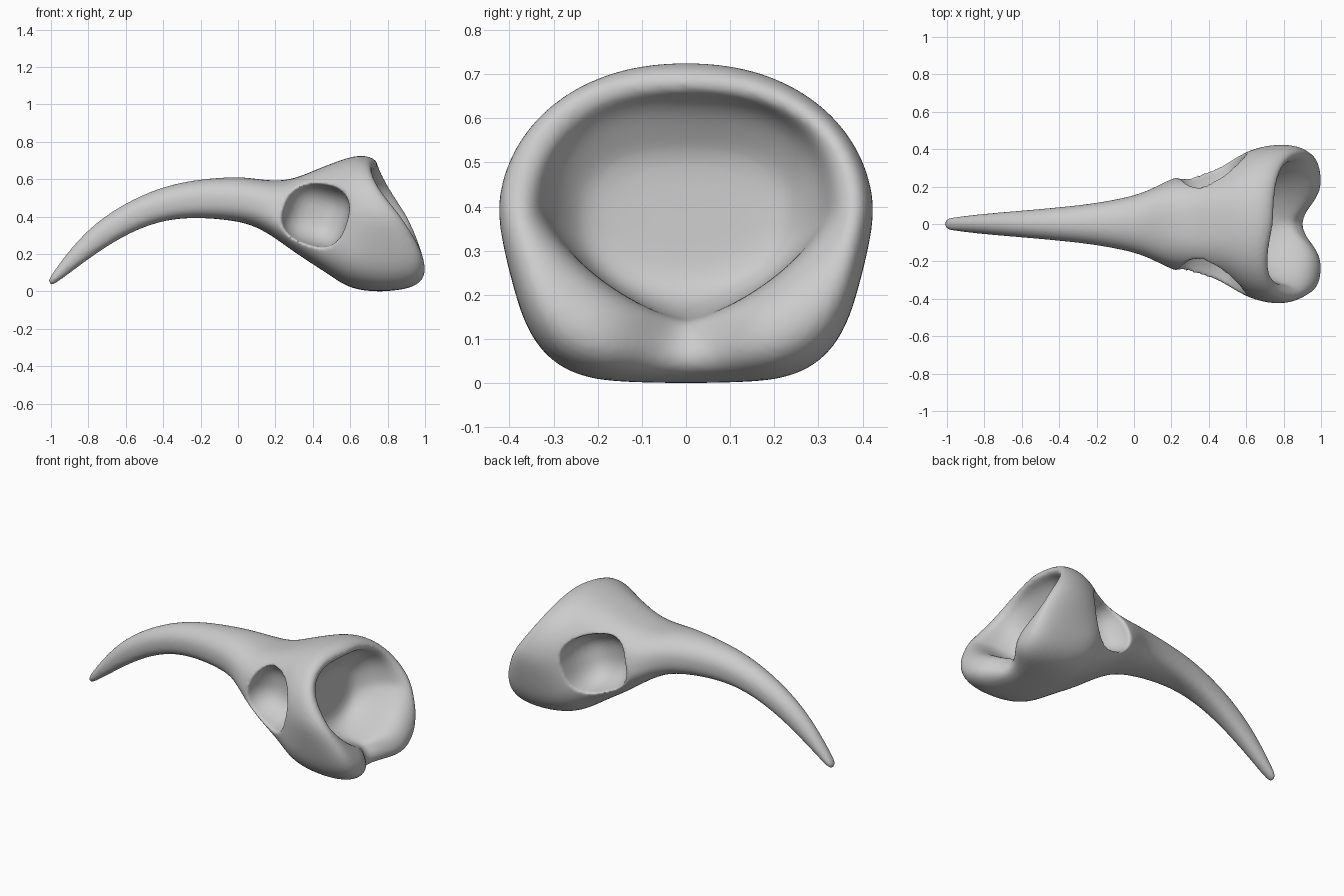
import bpy, bmesh, math

cube = bpy.data.objects.get("Cube")
if cube:
    bpy.data.objects.remove(cube, do_unlink=True)

bone = bpy.data.materials.new("bone_grey")
bone.use_nodes = True
colour = (0.6, 0.6, 0.6, 1)
bone.diffuse_color = colour
bone.node_tree.nodes["Principled BSDF"].inputs["Base Color"].default_value = colour

SIDES = 32
# Each section: top x, top z, bottom x, bottom z, half width, taper, upper and lower squareness
BEAK = [
    (-1.015, .06, -1.0, .03, .028, 0, 2, 2),
    (-.975, .125, -.955, .055, .037, 0, 2, 2),
    (-.82, .325, -.76, .205, .056, 0, 2, 2.4),
    (-.62, .468, -.57, .322, .072, 0, 2, 2.6),
    (-.4, .565, -.38, .388, .09, 0, 2, 2.7),
    (-.2, .602, -.19, .396, .112, 0, 2.1, 2.7),
    (0, .615, 0, .376, .15, 0, 2.1, 2.6),
    (.1, .602, .1, .345, .19, .05, 2.3, 2.6),
]
SKULL = [
    (.2, .59, .2, .285, .24, .12, 2.5, 2.8),
    (.3, .602, .3, .21, .26, .18, 2.9, 3),
    (.4, .645, .4, .145, .285, .17, 2.9, 3),
    (.5, .685, .5, .08, .325, .1, 2.6, 3),
    (.58, .715, .6, .01, .39, .02, 2.3, 3),
    (.66, .732, .78, -.006, .43, -.2, 2.15, 4.5),
    (.72, .718, .96, .01, .43, -.2, 2.15, 4.5),
    (.75, .69, 1.02, .075, .4, -.15, 2.15, 3.2),
]
# Rim turning inward to the blind end of the brain cavity, with a V shaped floor
CAVITY = [
    (.74, .66, 1.0, .125, .358, 0, 2.3, 1.6),
    (.71, .65, .93, .14, .33, 0, 2.4, 1.35),
    (.67, .62, .8, .145, .31, 0, 2.6, 1.5),
    (.63, .555, .68, .17, .26, 0, 2.8, 1.9),
    (.605, .51, .62, .22, .21, 0, 2.8, 2.2),
]


def section(bm, xt, zt, xb, zb, width, taper, upper, lower, flare):
    """One tilted ring; flare bows the side rims and notches the lower middle."""
    ring = []
    for i in range(SIDES):
        a = math.tau * i / SIDES
        c, s = math.cos(a), math.sin(a)
        p = 2 / (lower if s < 0 else upper)
        y = math.copysign(abs(c) ** p, c) * width
        h = math.copysign(abs(s) ** p, s)
        # Positive taper narrows the top, negative narrows only the bottom
        y *= 1 - taper * (min(h, 0) if taper < 0 else h)
        t = (h + 1) / 2
        x = xb + (xt - xb) * t + flare * .045 * c * c * (1 - 1.5 * max(s, 0))
        # The right rim sits a little further forward
        x += flare * .2 * min(y, 0) * max(0, .5 + s)
        if s < 0:
            x -= flare * .18 * math.exp(-(y / .1) ** 2) * -s
        ring.append(bm.verts.new((x, y, zb + (zt - zb) * t)))
    return ring


# Beak, skull shell and hollow cavity as one continuous loft
bm = bmesh.new()
sections = BEAK + SKULL + CAVITY
rim = len(BEAK) + len(SKULL) - .5
rings = [section(bm, *v, max(0, 1 - abs(i - rim) / 3)) for i, v in enumerate(sections)]
for a, b in zip(rings, rings[1:]):
    for i in range(SIDES):
        j = (i + 1) % SIDES
        bm.faces.new((a[i], a[j], b[j], b[i]))
for ring in (rings[0], rings[-1]):
    centre = bm.verts.new(sum((v.co for v in ring), ring[0].co * 0) / SIDES)
    for i in range(SIDES):
        bm.faces.new((ring[i], ring[(i + 1) % SIDES], centre))
bmesh.ops.recalc_face_normals(bm, faces=bm.faces)
mesh = bpy.data.meshes.new("skull")
bm.to_mesh(mesh)
bm.free()
skull = bpy.data.objects.new("skull", mesh)
bpy.context.collection.objects.link(skull)
mesh.materials.append(bone)
sub = skull.modifiers.new("rounding", "SUBSURF")
sub.levels = sub.render_levels = 2

# Eye sockets, cut with slightly boxy ellipsoids; the left one sits lower
for name, x, y, z in (("left", .415, .365, .405), ("right", .41, -.365, .417)):
    bpy.ops.mesh.primitive_uv_sphere_add(segments=40, ring_count=24, location=(x, y, z))
    eye = bpy.context.object
    eye.name = name + "_socket_cutter"
    for v in eye.data.vertices:
        v.co /= sum(abs(k) ** 2.7 for k in v.co) ** (1 / 2.7)
    eye.scale = (.178, .26, .174)
    eye.rotation_euler = (0, .3, 0)
    eye.data.materials.append(bone)
    eye.hide_render = True
    eye.hide_set(True)
    cut = skull.modifiers.new(name + "_socket", "BOOLEAN")
    cut.operation = "DIFFERENCE"
    cut.solver = "EXACT"
    cut.object = eye

# Blend the socket edges softly into the bone
remesh = skull.modifiers.new("blend", "REMESH")
remesh.mode = "VOXEL"
remesh.voxel_size = .01
remesh.use_smooth_shade = True
soft = skull.modifiers.new("soften", "SMOOTH")
soft.factor = .5
soft.iterations = 6
